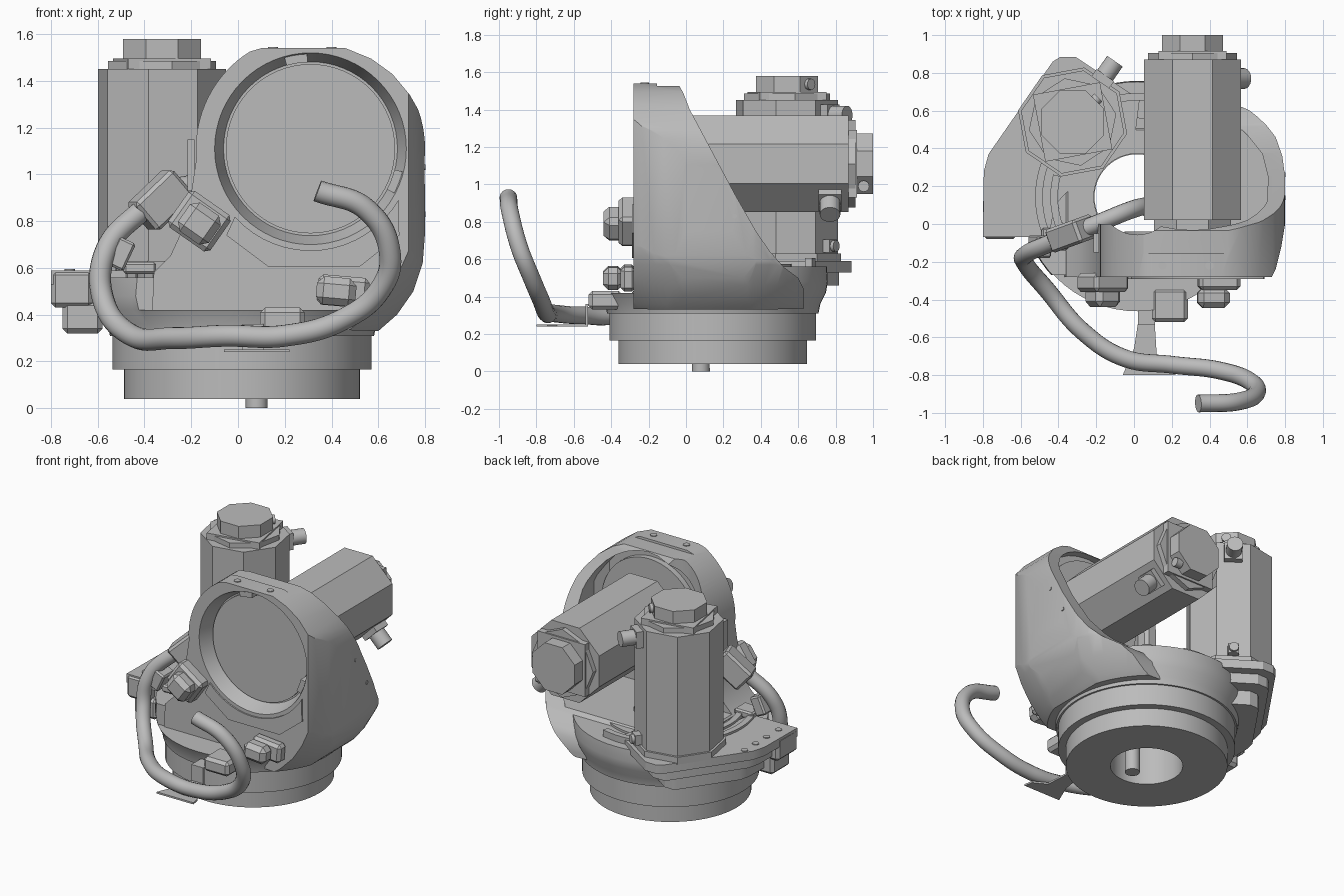
import bpy, bmesh, math
from mathutils import Vector, Matrix, Euler

if "Cube" in bpy.data.objects:
    bpy.data.objects.remove(bpy.data.objects["Cube"])

metal = bpy.data.materials.new("cast_grey")
metal.use_nodes = True
GREY = (0.5, 0.5, 0.5, 1)
metal.diffuse_color = GREY
metal.node_tree.nodes["Principled BSDF"].inputs["Base Color"].default_value = GREY

AXIS = (0.017, 0.143)     # vertical turning axis (x, y)
HORN = (0.31, 1.11)       # horizontal axis (x, z)
parts = []


def finish(name, bm):
    bmesh.ops.recalc_face_normals(bm, faces=bm.faces)
    mesh = bpy.data.meshes.new(name)
    bm.to_mesh(mesh)
    bm.free()
    mesh.materials.append(metal)
    obj = bpy.data.objects.new(name, mesh)
    bpy.context.collection.objects.link(obj)
    parts.append(obj)
    return obj


def prism(name, pts, axis, a, b):
    """Extrude a 2D outline along an axis from a to b."""
    place = {"x": lambda u, v: (a, u, v), "y": lambda u, v: (u, a, v), "z": lambda u, v: (u, v, a)}[axis]
    bm = bmesh.new()
    face = bm.faces.new([bm.verts.new(place(u, v)) for u, v in pts])
    ext = bmesh.ops.extrude_face_region(bm, geom=[face])
    step = Vector([(b - a) * (axis == k) for k in "xyz"])
    bmesh.ops.translate(bm, vec=step, verts=[v for v in ext["geom"] if isinstance(v, bmesh.types.BMVert)])
    return finish(name, bm)


def rod(name, p, q, r, n=32, turn=0, r2=None):
    """Cylinder, cone or n-sided bar between two points."""
    p, q = Vector(p), Vector(q)
    d = q - p
    bm = bmesh.new()
    bmesh.ops.create_cone(bm, cap_ends=True, segments=n, radius1=r, radius2=r2 or r, depth=d.length)
    m = Matrix.Translation((p + q) / 2) @ d.to_track_quat("Z", "Y").to_matrix().to_4x4()
    bm.transform(m @ Matrix.Rotation(math.radians(turn), 4, "Z"))
    return finish(name, bm)


def block(name, centre, size, rot=(0, 0, 0), bevel=0.0):
    bm = bmesh.new()
    bmesh.ops.create_cube(bm, size=1)
    bm.transform(Matrix.Diagonal((*size, 1)))
    if bevel:
        bmesh.ops.bevel(bm, geom=bm.edges[:], offset=bevel, segments=1, affect="EDGES")
    turn = Euler([math.radians(a) for a in rot]).to_matrix().to_4x4()
    bm.transform(Matrix.Translation(centre) @ turn)
    return finish(name, bm)


def lathe(name, profile, n=64):
    """Spin a closed (radius, z) loop round the turning axis."""
    bm = bmesh.new()
    rings = []
    for i in range(n):
        a = math.tau * i / n
        rings.append([bm.verts.new((AXIS[0] + r * math.cos(a), AXIS[1] + r * math.sin(a), z)) for r, z in profile])
    for i in range(n):
        s, t = rings[i], rings[(i + 1) % n]
        for j in range(len(profile)):
            k = (j + 1) % len(profile)
            bm.faces.new((s[j], t[j], t[k], s[k]))
    return finish(name, bm)


def arc(centre, r, a0, a1, n=16):
    angles = [math.radians(a0 + (a1 - a0) * i / n) for i in range(n + 1)]
    return [(centre[0] + r * math.cos(a), centre[1] + r * math.sin(a)) for a in angles]


def carve(obj, cutter, how="DIFFERENCE"):
    mod = obj.modifiers.new("cut", "BOOLEAN")
    mod.object, mod.operation, mod.solver = cutter, how, "EXACT"
    bpy.context.view_layer.objects.active = obj
    bpy.ops.object.modifier_apply(modifier=mod.name)
    parts.remove(cutter)
    bpy.data.objects.remove(cutter)


def bore(z0, z1, r=0.23):
    return rod("bore_cutter", (*AXIS, z0), (*AXIS, z1), r, 64)


# Turntable rings and rotating body
lathe("base_ring", [(0.226, 0.04), (0.505, 0.04), (0.505, 0.165), (0.553, 0.165), (0.553, 0.32), (0.226, 0.32)])
body = lathe("rotating_body", [(0.23, 0.31), (0.565, 0.31), (0.575, 0.36), (0.605, 0.42), (0.615, 0.48),
                               (0.61, 0.56), (0.42, 0.56), (0.42, 0.575), (0.23, 0.575)])
carve(body, block("front_cutter", (0, -0.77, 0.82), (3, 1, 0.8)))

# Hood: front outline, plan, side profile and bowl intersected, then hollowed
outline = arc(HORN, 0.49, -5, 20, 6) + [(0.735, 1.34), (0.66, 1.43), (0.57, 1.495), (0.46, 1.54), (0.1, 1.54)]
outline += arc(HORN, 0.49, 122, 185)
outline += [(-0.2, 0.92), (-0.23, 0.78), (-0.29, 0.65), (-0.36, 0.58), (-0.37, 0.36),
            (0.6, 0.33), (0.68, 0.4), (0.75, 0.5), (0.79, 0.62), (0.8, 0.75)]
hood = prism("hood", outline, "y", -0.28, 0.8)
plan = [(-0.5, -0.3), (0.72, -0.3), (0.75, -0.24), (0.78, -0.12), (0.8, 0), (0.8, 0.25), (0.785, 0.36),
        (0.75, 0.46), (0.68, 0.55), (0.58, 0.63), (-0.1, 0.63), (-0.45, 0.3)]
carve(hood, prism("plan_cutter", plan, "z", 0.2, 1.8), "INTERSECT")
side = [(-0.4, 0.3), (-0.4, 1.7), (-0.165, 1.7), (-0.155, 1.525), (-0.035, 1.525), (-0.015, 1.49), (0.02, 1.4),
        (0.26, 0.95), (0.38, 0.74), (0.45, 0.64), (0.52, 0.56), (0.6, 0.5), (0.64, 0.42), (0.65, 0.3)]
carve(hood, prism("side_cutter", side, "x", -1, 1), "INTERSECT")
bowl = [(0.2, 0.3), (0.585, 0.3), (0.65, 0.36), (0.73, 0.46), (0.79, 0.57), (0.84, 0.7), (0.88, 0.85),
        (1.2, 1.1), (1.2, 1.8), (0.2, 1.8)]
carve(hood, lathe("bowl_cutter", bowl), "INTERSECT")
hollow = prism("hollow", [(-0.6, -0.08), (0.64, -0.08), (0.7, 0), (0.71, 0.25), (0.68, 0.37), (0.6, 0.47),
                          (0.52, 0.55), (0.5, 0.9), (-0.6, 0.9)], "z", 0.585, 2)
carve(hollow, prism("arch", arc(HORN, 0.41, 0, 180) + [(-0.1, 0.5), (0.72, 0.5)], "y", -0.2, 1), "INTERSECT")
carve(hood, hollow)
carve(hood, block("left_cutter", (-0.5, 0.5, 1.09), (1.2, 1, 1)))
carve(hood, bore(0.2, 0.8))
carve(hood, rod("rim_cutter", (HORN[0], -0.285, HORN[1]), (HORN[0], -0.18, HORN[1]), 0.412, 64, r2=0.372))
rod("output_disc", (HORN[0], -0.2, HORN[1]), (HORN[0], -0.15, HORN[1]), 0.362, 64)
rod("motor_flange", (HORN[0], -0.1, HORN[1]), (HORN[0], -0.04, HORN[1]), 0.36, 64)
for a in (92, -28):
    stop = arc(HORN, 0.405, a, a + 14, 4) + arc(HORN, 0.37, a + 14, a, 4)
    prism("rim_stop", stop, "y", -0.272, -0.18)

# Front face details
apron = arc(HORN, 0.435, 222, 330) + [(0.69, 0.74), (0.52, 0.605), (0.13, 0.605), (-0.05, 0.74)]
prism("front_apron", apron, "y", -0.29, -0.26)
block("left_bumper_base", (-0.165, -0.31, 0.8), (0.22, 0.1, 0.19), (0, 35, 0), 0.02)
block("left_bumper", (-0.165, -0.38, 0.79), (0.16, 0.12, 0.15), (0, 35, 0), 0.03)
block("right_bumper_base", (0.45, -0.31, 0.5), (0.22, 0.08, 0.13), (0, 5, 0), 0.02)
block("right_bumper", (0.42, -0.39, 0.5), (0.17, 0.11, 0.12), (0, 5, 0), 0.03)
block("front_stop", (0.19, -0.43, 0.38), (0.19, 0.18, 0.1), bevel=0.02)
for x in (0.15, 0.4):
    rod("hood_screw", (x, -0.22, 1.5), (x, -0.22, 1.545), 0.022, 12)
for y, z in ((0.14, 1.03), (0.26, 0.83)):
    rod("hood_pin", (0.77, y, z), (0.803, y, z), 0.012, 12)

# Side mount carrying the upright motor
mount = [(-0.8, -0.07), (-0.45, -0.07), (-0.42, 0.1), (-0.2, 0.33), (0, 0.42), (0.03, 0.66), (-0.31, 0.885),
         (-0.39, 0.885), (-0.43, 0.86), (-0.77, 0.37), (-0.795, 0.28)]
prism("motor_mount", mount, "z", 0.53, 0.59)
for k, z0, z1 in ((0.88, 0.46, 0.535), (0.7, 0.36, 0.465)):
    tier = [(-0.42 + (x + 0.42) * k, 0.33 + (y - 0.33) * k) for x, y in mount]
    carve(prism("mount_underside", tier, "z", z0, z1), bore(0.3, 0.7, 0.3))
for y in (0.02, 0.15, 0.27, 0.39):
    rod("mount_screw", (-0.72, y, 0.58), (-0.72, y, 0.595), 0.022, 12)
block("side_stop_upper", (-0.71, 0.03, 0.51), (0.18, 0.22, 0.16), bevel=0.02)
block("side_stop_lower", (-0.665, 0.03, 0.39), (0.17, 0.2, 0.14), bevel=0.02)
for a0, a1, r in ((160, 205, 0.54), (165, 205, 0.46), (75, 110, 0.55)):
    rib = arc(AXIS, r, a0, a1) + arc(AXIS, r - 0.04, a1, a0)
    prism("deck_rib", rib, "z", 0.54, 0.605)


def motor(name, base, d, length, turn, cap_r):
    """Eight-sided motor with stepped end plate and cap."""
    base, d = Vector(base), Vector(d)
    at = lambda t: base + d * t
    rod(name + "_body", at(0), at(length), 0.279, 8, turn)
    rod(name + "_end_plate", at(length), at(length + 0.035), 0.235, 8, turn + 22.5)
    rod(name + "_end_square", at(length), at(length + 0.045), 0.255, 4, turn + 22.5)
    rod(name + "_cap", at(length), at(length + 0.13), cap_r, 8, 22.5)


def plug(name, p, d, length, r):
    """Round connector on a square foot."""
    p, d = Vector(p), Vector(d).normalized()
    rod(name + "_foot", p - d * 0.02, p + d * 0.04, r * 1.6, 4, 45)
    rod(name, p, p + d * length, r, 24)


motor("upright_motor", (-0.325, 0.54, 0.57), (0, 0, 1), 0.88, 33, 0.18)
motor("level_motor", (0.31, 0.02, 1.11), (0, 1, 0), 0.85, 22.5, 0.175)
rod("level_motor_neck", (0.31, -0.16, 1.11), (0.31, 0.03, 1.11), 0.22, 8, 22.5)
rod("upright_motor_foot", (-0.325, 0.54, 0.58), (-0.325, 0.54, 0.63), 0.295, 8, 33)
plug("upright_plug", (-0.175, 0.755, 1.37), (0.57, 0.82, 0), 0.13, 0.05)
plug("upright_lower_plug", (-0.175, 0.755, 0.67), (0.57, 0.82, 0), 0.06, 0.03)
plug("level_plug", (0.49, 0.77, 0.93), (1, 0, -1), 0.13, 0.055)
rod("upright_cap_screw", (-0.25, 0.61, 1.535), (-0.19, 0.67, 1.535), 0.03, 16)
rod("level_cap_screw", (0.42, 0.95, 0.99), (0.465, 0.95, 0.99), 0.03, 16)

# Cable from the hollow shaft, round the side and out to the front
path = [(0.08, 0.08, 0), (0.08, 0.08, 0.3), (0.08, 0.09, 0.65), (0, 0.08, 0.89), (-0.2, 0.0, 0.95),
        (-0.44, -0.1, 0.82), (-0.57, -0.16, 0.66), (-0.575, -0.21, 0.46), (-0.46, -0.35, 0.315),
        (-0.27, -0.57, 0.3), (-0.05, -0.71, 0.31), (0.2, -0.745, 0.31), (0.45, -0.775, 0.38),
        (0.61, -0.83, 0.51), (0.65, -0.89, 0.66), (0.55, -0.94, 0.85), (0.34, -0.95, 0.93)]
curve = bpy.data.curves.new("cable", "CURVE")
curve.dimensions = "3D"
curve.bevel_depth, curve.bevel_resolution = 0.047, 6
curve.use_fill_caps = True
spline = curve.splines.new("BEZIER")
spline.bezier_points.add(len(path) - 1)
for point, co in zip(spline.bezier_points, path):
    point.co = co
    point.handle_left_type = point.handle_right_type = "AUTO"
curve.materials.append(metal)
bpy.context.collection.objects.link(bpy.data.objects.new("cable", curve))

# Cable clamps and support bracket
block("cable_sleeve", (-0.33, -0.05, 0.89), (0.23, 0.13, 0.16), (0, -42, 20), 0.015)
block("sleeve_bracket", (-0.2, -0.1, 1.04), (0.03, 0.1, 0.22))
block("cable_clamp", (-0.5, -0.12, 0.66), (0.08, 0.12, 0.13), (0, 25, 0), 0.01)
block("clamp_foot", (-0.42, -0.08, 0.6), (0.14, 0.12, 0.05), bevel=0.01)
tray = [(0.02, -0.53), (0, -0.66), (-0.06, -0.8), (0.22, -0.8), (0.21, -0.74), (0.12, -0.69), (0.11, -0.53)]
prism("cable_tray", tray, "z", 0.24, 0.252)
block("tray_upright", (0.065, -0.53, 0.3), (0.09, 0.012, 0.12))
block("tray_arm", (0.065, -0.46, 0.355), (0.09, 0.15, 0.012))

bpy.ops.object.select_all(action="DESELECT")
for obj in parts:
    obj.select_set(True)
bpy.context.view_layer.objects.active = parts[0]
bpy.ops.object.shade_smooth_by_angle(angle=math.radians(32))
